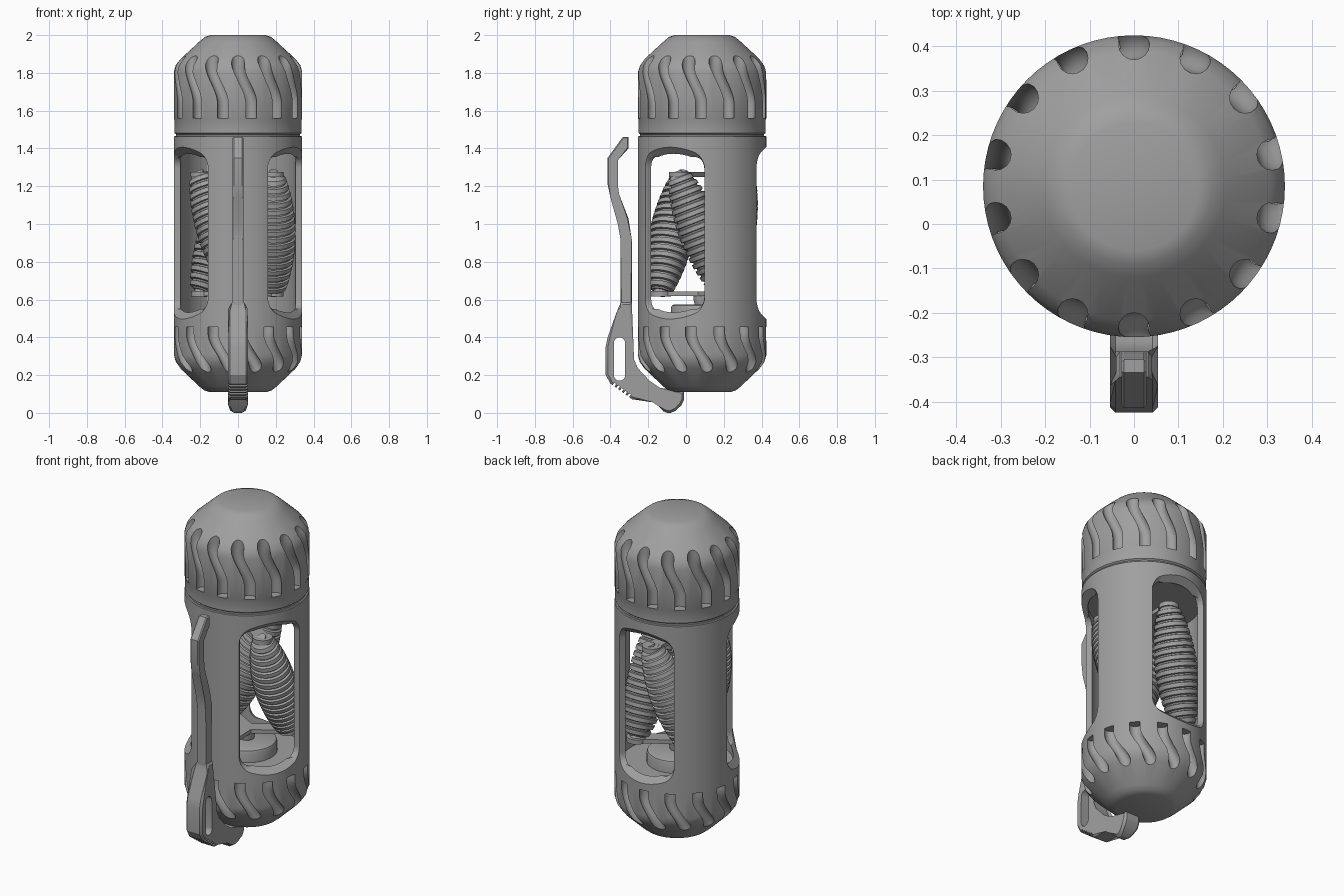
import bpy, bmesh, math
from mathutils import Matrix, Vector

old = bpy.data.objects.get("Cube")
if old:
    bpy.data.objects.remove(old, do_unlink=True)

grey = bpy.data.materials.new("plain_grey")
grey.use_nodes = True
grey.diffuse_color = (0.35, 0.35, 0.35, 1)
grey.node_tree.nodes["Principled BSDF"].inputs["Base Color"].default_value = (0.35, 0.35, 0.35, 1)

AXIS = Matrix.Translation((0, 0.085, 0))   # centre line of the capsule
TURN = math.tau / 3


def select(ob):
    bpy.ops.object.select_all(action='DESELECT')
    ob.select_set(True)
    bpy.context.view_layer.objects.active = ob


def finish(name, bm, matrix=AXIS, angle=35):
    bmesh.ops.remove_doubles(bm, verts=bm.verts, dist=1e-5)
    bmesh.ops.recalc_face_normals(bm, faces=bm.faces)
    me = bpy.data.meshes.new(name)
    bm.to_mesh(me)
    bm.free()
    me.transform(matrix)
    me.materials.append(grey)
    ob = bpy.data.objects.new(name, me)
    bpy.context.collection.objects.link(ob)
    select(ob)
    bpy.ops.object.shade_smooth_by_angle(angle=math.radians(angle))
    return ob


def lathe(name, profile, matrix=AXIS, steps=72, angle=35):
    bm = bmesh.new()
    vs = [bm.verts.new((r, 0, z)) for r, z in profile]
    es = [bm.edges.new(p) for p in zip(vs, vs[1:])]
    bmesh.ops.spin(bm, geom=vs + es, cent=(0, 0, 0), axis=(0, 0, 1),
                   angle=math.tau, steps=steps)
    return finish(name, bm, matrix, angle)


def loft(bm, rings):
    """Skin closed rings of equal length and cap both ends."""
    rings = [[bm.verts.new(p) for p in ring] for ring in rings]
    for a, b in zip(rings, rings[1:]):
        for i in range(len(a)):
            bm.faces.new((a[i - 1], a[i], b[i], b[i - 1]))
    bm.faces.new(rings[0])
    bm.faces.new(rings[-1])


def cut(target, cutter):
    mod = target.modifiers.new("cut", 'BOOLEAN')
    mod.object = cutter
    mod.operation = 'DIFFERENCE'
    mod.solver = 'EXACT'
    select(target)
    bpy.ops.object.modifier_apply(modifier=mod.name)
    bpy.data.objects.remove(cutter, do_unlink=True)
    bpy.ops.object.shade_smooth_by_angle(angle=math.radians(35))


def flutes(z_top, z_bottom, bend_top, bend_bottom, phase, shift):
    """Fourteen S-shaped grooves running down the rim of a cap."""
    bm = bmesh.new()
    for k in range(14):
        rings = []
        for j in range(19):
            z = z_top + (z_bottom - z_top) * j / 18
            t = min(1, max(0, (bend_top - z) / (bend_top - bend_bottom)))
            a = math.radians(phase + shift * t * t * (3 - 2 * t)) + math.tau * k / 14
            c = Vector((0.32 * math.cos(a), 0.32 * math.sin(a), z))
            rings.append([c + 0.035 * Vector((math.cos(u), math.sin(u), 0))
                          for u in (math.tau * i / 16 for i in range(16))])
        loft(bm, rings)
    return finish("flute_cutter", bm)


# Fluted end caps
top_cap = lathe("top_cap", [
    (0, 2), (.145, 2), (.175, 1.99), (.205, 1.965), (.305, 1.873), (.33, 1.84),
    (.34, 1.805), (.34, 1.56), (.337, 1.553), (.337, 1.482), (.328, 1.475),
    (.328, 1.462), (.31, 1.462), (.31, 1.38), (0, 1.38)])
cut(top_cap, flutes(1.96, 1.56, 1.85, 1.64, -90, 12))

bottom_cap = lathe("bottom_cap", [
    (0, .11), (.15, .11), (.18, .12), (.205, .14), (.305, .235), (.33, .27),
    (.34, .305), (.34, .46), (.31, .46), (.31, .5), (0, .5)])
cut(bottom_cap, flutes(.456, .15, .42, .22, -10, 15))

# Tube with three windows: radial sides, sills flaring outwards
tube = lathe("window_tube", [(.34, .46), (.34, 1.462), (.336, 1.466), (.305, 1.466),
                             (.305, .46), (.34, .46)])


def rounded_rect(r, half_w, half_h, corner=0.06):
    pts = []
    for q, (sx, sz) in enumerate([(1, 1), (-1, 1), (-1, -1), (1, -1)]):
        for i in range(7):
            a = math.pi / 2 * (q + i / 6)
            pts.append((r, sx * (half_w - corner) + corner * math.cos(a),
                        .952 + sz * (half_h - corner) + corner * math.sin(a)))
    return pts


bm = bmesh.new()
for k in range(3):
    spin = Matrix.Rotation(math.radians(-30) + k * TURN, 3, 'Z')
    loft(bm, [[spin @ Vector(p) for p in rounded_rect(r, .63 * r, h)]
              for r, h in ((.15, .403), (.288, .403), (.4, .515))])
cut(tube, finish("window_cutter", bm))

# Pedestal and post on the floor of the tube
lathe("pedestal", [(0, .575), (.145, .575), (.16, .568), (.165, .555), (.165, .48),
                   (0, .48)], steps=48)
lathe("pedestal_post", [(0, .64), (.045, .64), (.045, .6), (.035, .56), (0, .56)], steps=32)

# Ridged spindles leaning round the centre line, with their brackets
low, high = Vector((.187, .115, .645)), Vector((.187, -.12, 1.25))
length = (high - low).length
RIDGES = 17


def bulge(t):
    return .06 + .058 * math.sin(math.pi * min(1, max(0, t))) ** .75


spindle = [(0, -.02), (.035, -.02), (.035, 0)]
for i in range(RIDGES):
    for f, depth in ((0, .013), (.2, .013), (.3, 0), (.9, 0)):
        t = (i + f) / RIDGES
        spindle.append((bulge(t) - depth, t * length))
spindle += [(.055, length), (.045, length + .014), (.025, length + .02),
            (.025, length + .032), (0, length + .032)]
lean = Matrix.Translation(low) @ (high - low).to_track_quat('Z', 'Y').to_matrix().to_4x4()


def bracket(name, end, spin):
    """Flat arm from the centre line to a spindle end, with a round eye."""
    reach = Vector((end.x, end.y, 0)).length
    heading = Matrix.Rotation(math.atan2(end.y, end.x), 4, 'Z')
    bm = bmesh.new()
    bmesh.ops.create_cube(bm, size=1, matrix=heading @ Matrix.Translation(
        (reach / 2, 0, end.z)) @ Matrix.Diagonal((reach, .08, .024, 1)))
    bmesh.ops.create_cone(bm, cap_ends=True, segments=24, radius1=.055, radius2=.055,
                          depth=.028, matrix=Matrix.Translation(end))
    finish(name, bm, AXIS @ spin)


for k in range(3):
    spin = Matrix.Rotation(k * TURN, 4, 'Z')
    lathe("spindle_%d" % (k + 1), spindle, AXIS @ spin @ lean, 32, 30)
    bracket("lower_bracket_%d" % (k + 1), low - Vector((0, 0, .015)), spin)
    bracket("upper_bracket_%d" % (k + 1), high + Vector((0, 0, .012)), spin)


# Side clip: outlines in the y-z plane, given thickness along x
def plate(name, outline, half_width, bevel):
    bm = bmesh.new()
    loft(bm, [[(x, y, z) for y, z in outline] for x in (-half_width, half_width)])
    if bevel:
        rim = [e for e in bm.edges if abs(e.verts[0].co.x - e.verts[1].co.x) < 1e-6]
        bmesh.ops.bevel(bm, geom=rim, offset=bevel, segments=1, affect='EDGES',
                        clamp_overlap=True)
    return finish(name, bm, Matrix.Identity(4), 25)


plate("clip_strip", [
    (-.305, 1.46), (-.335, 1.46), (-.415, 1.35), (-.415, 1.21), (-.4, 1.14),
    (-.355, 1.0), (-.347, .92), (-.347, .54), (-.287, .54), (-.287, .92),
    (-.305, 1.03), (-.355, 1.16), (-.367, 1.21), (-.367, 1.34), (-.305, 1.4)],
    .028, .006)

lever = plate("clip_lever", [
    (-.345, .585), (-.352, .54), (-.415, .4), (-.425, .35), (-.425, .2), (-.4, .155),
    (-.285, .072), (-.17, .068), (-.145, .035), (-.12, .008), (-.1, 0), (-.08, 0),
    (-.055, .012), (-.025, .04), (-.01, .07), (-.01, .115), (-.14, .12), (-.2, .16),
    (-.265, .23), (-.287, .28), (-.287, .585)], .054, .012)
for v in lever.data.vertices:              # round off the foot and taper the top
    if v.co.z < .05:
        v.co.x *= .5 + .5 * math.sqrt(max(0, v.co.z) / .05)
    elif v.co.z > .56:
        v.co.x *= .75

# Slot through the lever and grip notches under its lower edge
slot = [(-.352 + .03 * math.cos(a), .285 + s * .085 + .03 * math.sin(a))
        for s, start in ((1, 0), (-1, math.pi))
        for a in (start + math.pi * i / 8 for i in range(9))]
cut(lever, plate("slot_cutter", slot, .1, 0))

along = Vector((.115, -.083)).normalized()
inward = Vector((-along.y, along.x))
for i in range(5):
    c = Vector((-.4, .155)) + along * (.02 + .024 * i)
    notch = [c + along * a + inward * b
             for a, b in ((-.006, -.03), (.006, -.03), (.006, .016), (-.006, .016))]
    cut(lever, plate("notch_cutter", notch, .1, 0))
